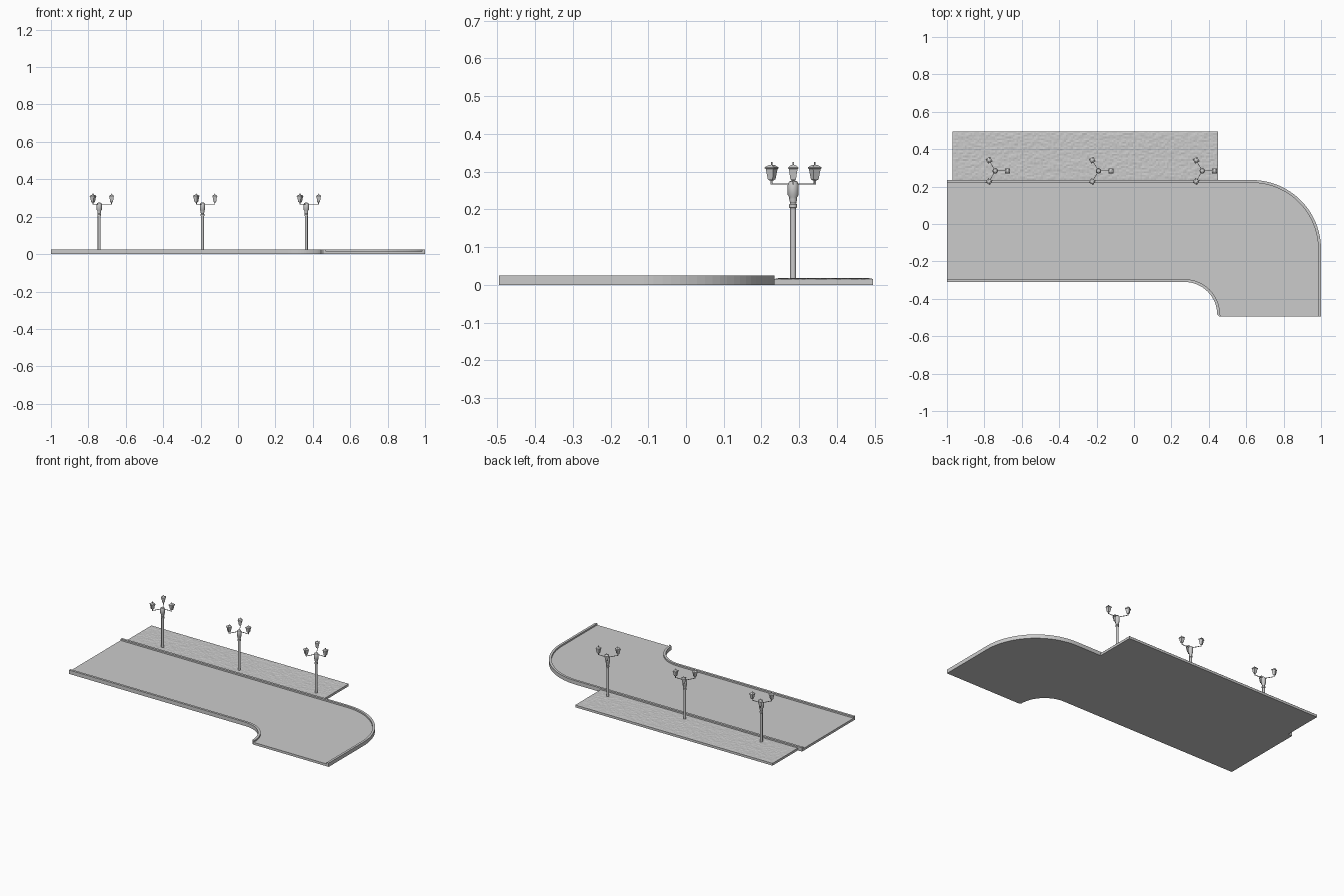
import bpy, bmesh, math, random
from mathutils import Matrix, Vector

if "Cube" in bpy.data.objects:
    bpy.data.objects.remove(bpy.data.objects["Cube"])

random.seed(4)
ROAD_Z, CURB_Z, CURB_W = 0.015, 0.025, 0.015
Y0 = -0.495


def finish(bm, name, smooth=False):
    bmesh.ops.recalc_face_normals(bm, faces=bm.faces)
    me = bpy.data.meshes.new(name)
    bm.to_mesh(me)
    bm.free()
    ob = bpy.data.objects.new(name, me)
    bpy.context.collection.objects.link(ob)
    if smooth:
        bpy.context.view_layer.objects.active = ob
        ob.select_set(True)
        bpy.ops.object.shade_smooth_by_angle(angle=math.radians(35))
        ob.select_set(False)
    return ob


def arc(cx, cy, r, a0, a1, n=24):
    angles = [math.radians(a0 + (a1 - a0) * i / n) for i in range(n + 1)]
    return [(cx + r * math.cos(a), cy + r * math.sin(a)) for a in angles]


def prism(name, outline, z0, z1):
    bm = bmesh.new()
    face = bm.faces.new([bm.verts.new((x, y, z0)) for x, y in outline])
    ext = bmesh.ops.extrude_face_region(bm, geom=[face], use_keep_orig=True)
    verts = [v for v in ext["geom"] if isinstance(v, bmesh.types.BMVert)]
    bmesh.ops.translate(bm, verts=verts, vec=(0, 0, z1 - z0))
    return finish(bm, name)


def outer_edge(inset):
    # long back edge, big rounded corner, right edge
    return [(-1, 0.235 - inset)] + arc(0.63, -0.135, 0.37 - inset, 90, 0) + [(1 - inset, Y0)]


def inner_edge(inset):
    # front edge with the concave corner and its short end lip
    return [(-1, -0.31 + inset)] + arc(0.27, -0.485, 0.175 + inset, 90, 0, 16) + [(0.455 + inset, Y0)]


# Road slab and its raised curbs
prism("road_slab", outer_edge(0) + inner_edge(0)[::-1], 0, ROAD_Z)
prism("back_curb", outer_edge(0) + outer_edge(CURB_W)[::-1], ROAD_Z, CURB_Z)
prism("front_curb", inner_edge(0) + inner_edge(CURB_W)[::-1], ROAD_Z, CURB_Z)

# Grass verge with a finely roughened top
prism("verge_slab", [(-0.97, 0.235), (0.45, 0.235), (0.45, 0.495), (-0.97, 0.495)], 0, 0.015)
bm = bmesh.new()
bmesh.ops.create_grid(bm, x_segments=150, y_segments=28, size=0.5,
                      matrix=Matrix.Translation((-0.26, 0.365, 0.0155)) @ Matrix.Diagonal((1.42, 0.26, 1, 1)))
for v in bm.verts:
    if not v.is_boundary:
        v.co.z += random.choice((0, 0, 0.0012, 0.002))
finish(bm, "grass_surface")


def lathe(bm, profile, sides, mat=Matrix(), phase=0.0):
    rings = []
    for r, z in profile:
        rings.append([bm.verts.new(mat @ Vector((r * math.cos(phase + math.tau * i / sides),
                                                 r * math.sin(phase + math.tau * i / sides), z)))
                      for i in range(sides)])
    for a, b in zip(rings, rings[1:]):
        for i in range(sides):
            j = (i + 1) % sides
            bm.faces.new((a[i], a[j], b[j], b[i]))
    bm.faces.new(rings[0][::-1])
    bm.faces.new(rings[-1])


def box(bm, mat, center, size):
    bmesh.ops.create_cube(bm, size=1, matrix=mat @ Matrix.Translation(center) @ Matrix.Diagonal((*size, 1)))


POST = [(0.008, 0.014), (0.008, 0.203), (0.0105, 0.205), (0.0105, 0.213), (0.008, 0.216),
        (0.0105, 0.226), (0.0105, 0.232), (0.0145, 0.238), (0.0145, 0.264), (0.011, 0.273), (0.003, 0.277)]
# half-widths of the square lanterns
LANTERN = [(0.004, 0.276), (0.0075, 0.280), (0.0115, 0.307), (0.0135, 0.308), (0.0135, 0.311),
           (0.006, 0.317), (0.0015, 0.318), (0.0015, 0.325)]
ARM = 0.066

# Three street lamps, each with three arms and lanterns
for n, x in enumerate((-0.742, -0.19, 0.365), 1):
    base = Matrix.Translation((x, 0.284, 0))
    bm = bmesh.new()
    lathe(bm, POST, 12, base)
    finish(bm, f"lamp_post_{n}", smooth=True)
    arms, lights = bmesh.new(), bmesh.new()
    for k in range(3):
        turn = base @ Matrix.Rotation(math.tau * k / 3, 4, "Z")
        box(arms, turn, (ARM / 2, 0, 0.267), (ARM, 0.003, 0.003))
        box(arms, turn, (ARM, 0, 0.272), (0.004, 0.004, 0.013))
        lathe(lights, [(r * math.sqrt(2), z) for r, z in LANTERN], 4,
              turn @ Matrix.Translation((ARM, 0, 0)), math.pi / 4)
    finish(arms, f"lamp_arms_{n}")
    finish(lights, f"lanterns_{n}")
